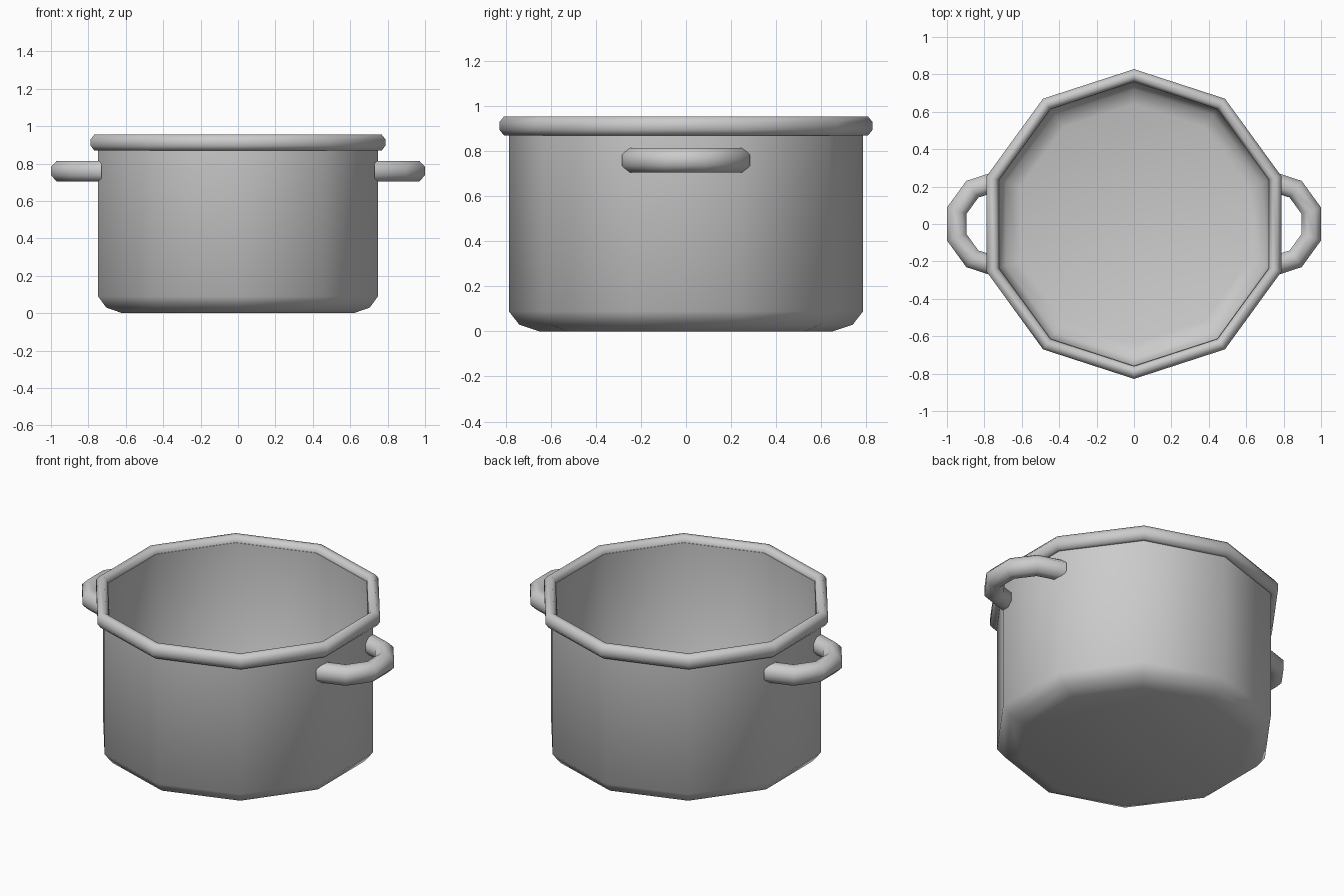
import bpy, bmesh, math

if "Cube" in bpy.data.objects:
    bpy.data.objects.remove(bpy.data.objects["Cube"])

SIDES = 10
metal = bpy.data.materials.new("brushed_grey")
metal.use_nodes = True
grey = (0.6, 0.6, 0.6, 1)
metal.diffuse_color = grey
metal.node_tree.nodes["Principled BSDF"].inputs["Base Color"].default_value = grey


def sweep(name, section, angles, centre=(0, 0), full=True, loop=True):
    """Turn a (radius, height) section about a vertical axis."""
    bm = bmesh.new()
    rings = [[bm.verts.new((centre[0] + r * math.cos(a), centre[1] + r * math.sin(a), z))
              for r, z in section] for a in angles]
    steps = len(rings) if full else len(rings) - 1
    n = len(section)
    for i in range(steps):
        a, b = rings[i], rings[(i + 1) % len(rings)]
        for j in range(n if loop else n - 1):
            k = (j + 1) % n
            bm.faces.new((a[j], b[j], b[k], a[k]))
    if not loop:                       # close the first and last rings as discs
        bm.faces.new([ring[0] for ring in rings])
        bm.faces.new([ring[-1] for ring in rings])
    if not full:                       # close the tube ends
        bm.faces.new(rings[0])
        bm.faces.new(rings[-1])
    bmesh.ops.recalc_face_normals(bm, faces=bm.faces)
    mesh = bpy.data.meshes.new(name)
    bm.to_mesh(mesh)
    bm.free()
    mesh.materials.append(metal)
    obj = bpy.data.objects.new(name, mesh)
    bpy.context.collection.objects.link(obj)
    bpy.ops.object.select_all(action="DESELECT")
    obj.select_set(True)
    bpy.context.view_layer.objects.active = obj
    bpy.ops.object.shade_smooth_by_angle(angle=math.radians(60))
    return obj


def octagon(radius, height, half_w, half_h):
    """Eight-sided tube section with flat top and sides."""
    s = 1 / math.cos(math.pi / 8)
    return [(radius + half_w * s * math.cos((i + 0.5) * math.pi / 4),
             height + half_h * s * math.sin((i + 0.5) * math.pi / 4)) for i in range(8)]


ring_angles = [math.pi / 2 + i * math.tau / SIDES for i in range(SIDES)]

# Pot body: outer wall up, over the lip, inner wall down to the floor
body = [(0.65, 0), (0.74, 0.03), (0.787, 0.09), (0.787, 0.92),
        (0.757, 0.92), (0.757, 0.11), (0.72, 0.055), (0.64, 0.03)]
sweep("pot_body", body, ring_angles, loop=False)

# Rolled rim
sweep("rim", octagon(0.794, 0.9125, 0.034, 0.0425), ring_angles)

# Loop handles, half a ten-sided ring each
for side, name in ((1, "left_handle"), (-1, "right_handle")):
    start = -math.pi / 2 if side > 0 else math.pi / 2
    half = [start + i * math.tau / SIDES for i in range(SIDES // 2 + 1)]
    sweep(name, octagon(0.23, 0.76, 0.055, 0.055), half, (0.729 * side, 0), full=False)
